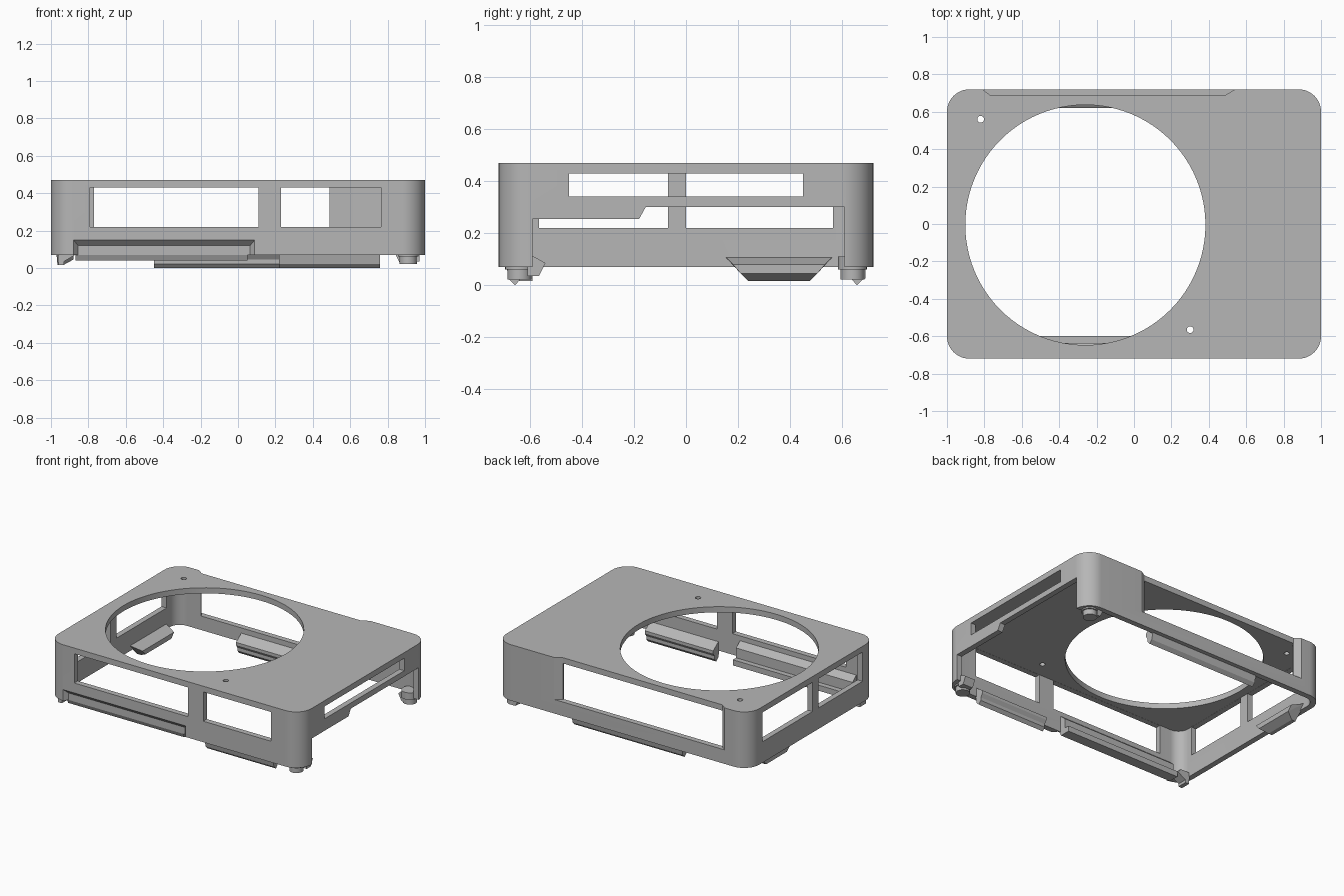
import bpy, bmesh, math
from mathutils import Vector

if "Cube" in bpy.data.objects:
    bpy.data.objects.remove(bpy.data.objects["Cube"], do_unlink=True)

grey = bpy.data.materials.new("plain grey")
grey.use_nodes = True
colour = (0.47, 0.47, 0.47, 1)
grey.diffuse_color = colour
grey.node_tree.nodes["Principled BSDF"].inputs["Base Color"].default_value = colour


def make(name, bm):
    bmesh.ops.recalc_face_normals(bm, faces=bm.faces)
    mesh = bpy.data.meshes.new(name)
    bm.to_mesh(mesh)
    bm.free()
    mesh.materials.append(grey)
    obj = bpy.data.objects.new(name, mesh)
    bpy.context.collection.objects.link(obj)
    return obj


def prism(name, outline, axis, a, b):
    """Extrude a flat outline along an axis from a to b."""
    place = {"x": lambda u, v: (a, u, v), "y": lambda u, v: (u, a, v),
             "z": lambda u, v: (u, v, a)}[axis]
    bm = bmesh.new()
    face = bm.faces.new([bm.verts.new(place(u, v)) for u, v in outline])
    new = bmesh.ops.extrude_face_region(bm, geom=[face])["geom"]
    step = Vector([(b - a) * (axis == k) for k in "xyz"])
    bmesh.ops.translate(bm, vec=step, verts=[g for g in new if isinstance(g, bmesh.types.BMVert)])
    return make(name, bm)


def hull(name, points):
    bm = bmesh.new()
    verts = [bm.verts.new(p) for p in points]
    bmesh.ops.convex_hull(bm, input=verts)
    return make(name, bm)


def rect(u0, u1, v0, v1):
    return [(u0, v0), (u1, v0), (u1, v1), (u0, v1)]


def circle(cx, cy, r, n):
    return [(cx + r * math.cos(math.tau * i / n), cy + r * math.sin(math.tau * i / n))
            for i in range(n)]


def rounded(hx, hy, r, n=12):
    pts = []
    for k, (sx, sy) in enumerate([(1, 1), (-1, 1), (-1, -1), (1, -1)]):
        for i in range(n + 1):
            t = math.pi / 2 * (k + i / n)
            pts.append((sx * (hx - r) + r * math.cos(t), sy * (hy - r) + r * math.sin(t)))
    return pts


def smooth(obj):
    bpy.ops.object.select_all(action="DESELECT")
    obj.select_set(True)
    bpy.context.view_layer.objects.active = obj
    bpy.ops.object.shade_smooth_by_angle(angle=math.radians(30))


def cut(obj, cutter):
    mod = obj.modifiers.new("cut", "BOOLEAN")
    mod.operation = "DIFFERENCE"
    mod.solver = "EXACT"
    mod.object = cutter
    bpy.context.view_layer.objects.active = obj
    bpy.ops.object.modifier_apply(modifier=mod.name)
    bpy.data.objects.remove(cutter, do_unlink=True)


# Shell: rounded cover with a thin top plate, open below
BOTTOM, TOP, UNDER, SILL = 0.07, 0.47, 0.43, 0.22
cover = prism("cover_shell", rounded(1, 0.72, 0.12), "z", BOTTOM, TOP)
cut(cover, prism("cavity", rounded(0.96, 0.68, 0.08), "z", -0.1, UNDER))

# Large round opening and two screw holes in the top
cut(cover, prism("round_opening", circle(-0.26, -0.005, 0.642, 96), "z", 0.4, 0.6))
for x, y in [(-0.82, 0.56), (0.30, -0.565)]:
    cut(cover, prism("screw_hole", circle(x, y, 0.018, 20), "z", 0.4, 0.6))

# Windows in the front wall and the right wall
for x0, x1 in [(-0.79, 0.11), (0.23, 0.765)]:
    cut(cover, prism("front_window", rect(x0, x1, SILL, UNDER - 0.001), "y", -0.8, -0.65))
for y0, y1 in [(-0.565, -0.07), (0, 0.565)]:
    cut(cover, prism("side_window", rect(y0, y1, SILL, UNDER - 0.001), "x", -1.1, -0.93))

# Slot and stepped open doorway in the left wall
cut(cover, prism("side_slot", rect(-0.45, 0.45, 0.34, UNDER - 0.001), "x", 0.93, 1.1))
doorway = [(-0.59, 0), (0.61, 0), (0.61, 0.30), (-0.155, 0.30), (-0.18, 0.255), (-0.59, 0.255)]
cut(cover, prism("side_doorway", doorway, "x", 0.93, 1.1))

# Back opening with a bevelled notch that runs up through the top edge
notch = [(-0.823, 0.73), (0.557, 0.73), (0.49, 0.69), (-0.77, 0.69)]
cut(cover, prism("back_notch", notch, "z", 0.17, 0.6))
cut(cover, prism("back_opening", rect(-0.77, 0.49, 0.17, UNDER - 0.001), "y", 0.65, 0.8))

# Bevelled recess along the bottom of the front wall
recess = [(x, y, z) for y, x0, x1, z1 in [(-0.721, -0.88, 0.09, 0.15), (-0.69, -0.855, 0.065, 0.12)]
          for x in (x0, x1) for z in (0, z1)]
cut(cover, hull("front_recess", recess))
smooth(cover)

# Stepped panel behind the recess
step_profile = [(-0.685, 0.19), (-0.637, 0.15), (-0.637, 0.08), (-0.60, 0.08),
                (-0.60, 0.04), (-0.675, 0.04), (-0.689, 0.07)]
prism("front_recess_panel", step_profile, "x", -0.87, 0.05)

# Long snap clips under the front and back walls
clip = [(0.69, 0.14), (0.62, 0.09), (0.62, 0.07), (0.637, 0.045), (0.637, 0.022),
        (0.657, 0), (0.68, 0.022), (0.69, 0.07)]
prism("front_clip", [(-y, z) for y, z in clip], "x", 0.22, 0.76)
prism("back_clip", clip, "x", -0.45, 0.42)

# Tapered snap clip on the right wall
side = [(-0.97, 0, 0.11), (-0.88, 0.03, 0.08), (-0.88, 0.06, 0.045),
        (-0.935, 0.09, 0.015), (-0.965, 0.09, 0.015), (-0.97, 0.04, 0.07)]
hull("side_clip", [(x, y, z) for x, d, z in side for y in (0.15 + d, 0.565 - d)])

# Round feet and small hooks at the left corners
for label, sy in [("front", -1), ("back", 1)]:
    smooth(prism(label + "_foot", circle(0.91, sy * 0.64, 0.046, 32), "z", 0.022, 0.09))
    smooth(prism(label + "_foot_boss", circle(0.91, sy * 0.64, 0.055, 32), "z", 0.06, 0.11))
hook = [(-0.61, 0.11), (-0.585, 0.11), (-0.54, 0.085), (-0.565, 0.035), (-0.61, 0.035)]
prism("front_corner_hook", hook, "x", 0.89, 0.97)
prism("back_corner_hook", [(0.88, 0.11), (0.84, 0.075), (0.865, 0.025), (0.89, 0.025)],
      "y", 0.61, 0.69)

# Small hook at the front right corner
prism("right_corner_hook", [(-0.965, 0.10), (-0.89, 0.10), (-0.87, 0.07), (-0.93, 0.035),
                            (-0.93, 0.015), (-0.96, 0.015)], "y", -0.66, -0.59)
